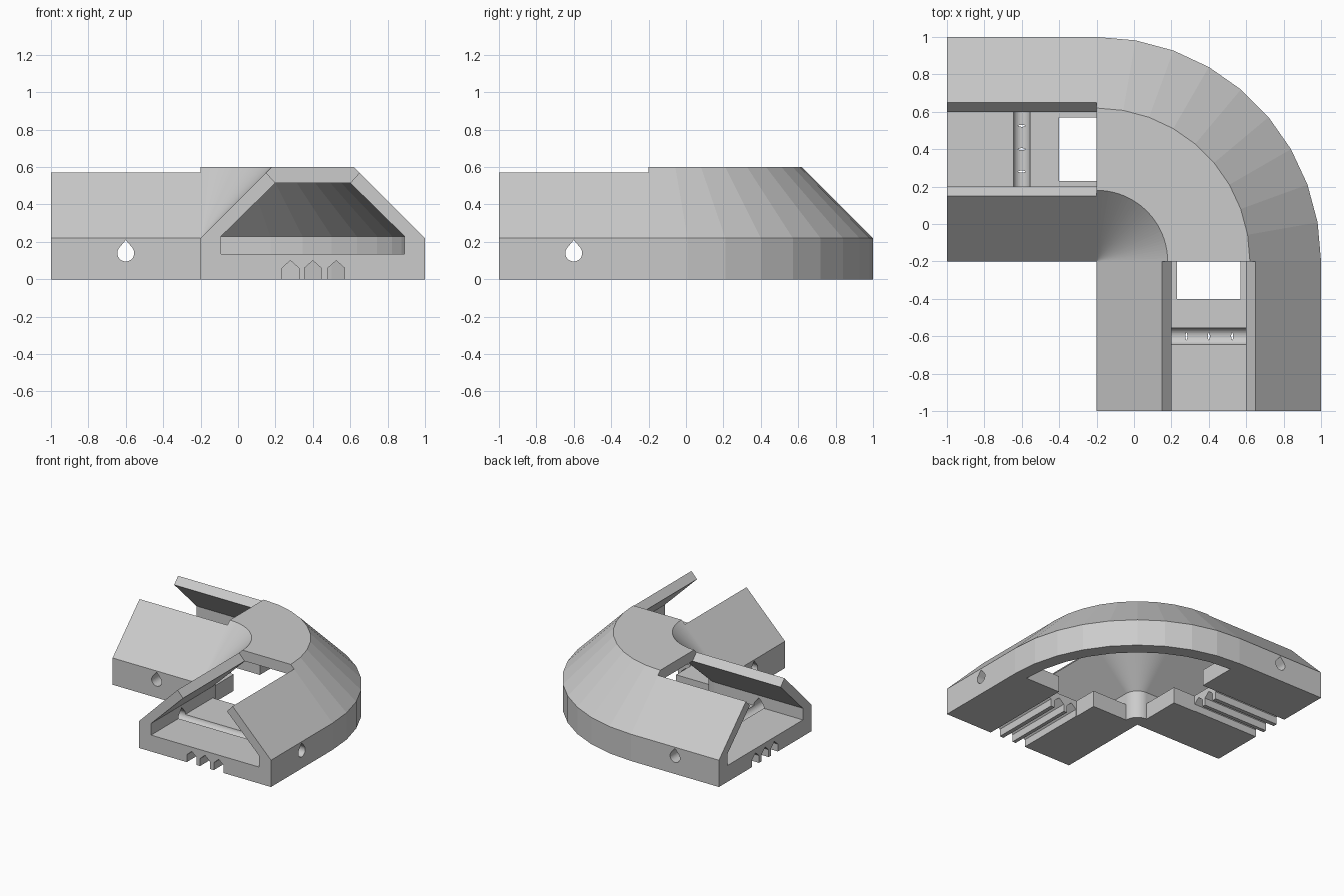
import bpy, bmesh
from math import cos, sin, radians, pi
from mathutils import Vector

cube = bpy.data.objects.get("Cube")
if cube:
    bpy.data.objects.remove(cube, do_unlink=True)

# Material
grey = bpy.data.materials.new("light_grey")
grey.use_nodes = True
colour = (0.6, 0.6, 0.6, 1)
grey.diffuse_color = colour
grey.node_tree.nodes["Principled BSDF"].inputs["Base Color"].default_value = colour

PIVOT = -0.2            # the bend turns about (PIVOT, PIVOT)


def loft(name, rings):
    """Solid from a row of matching closed sections, capped at both ends."""
    bm = bmesh.new()
    rows = [[bm.verts.new(p) for p in ring] for ring in rings]
    n = len(rows[0])
    for a, b in zip(rows, rows[1:]):
        for i in range(n):
            j = (i + 1) % n
            bm.faces.new((a[i], a[j], b[j], b[i]))
    bm.faces.new(rows[0])
    bm.faces.new(rows[-1])
    bmesh.ops.remove_doubles(bm, verts=bm.verts, dist=1e-5)
    bmesh.ops.recalc_face_normals(bm, faces=bm.faces)
    mesh = bpy.data.meshes.new(name)
    bm.to_mesh(mesh)
    bm.free()
    mesh.materials.append(grey)
    ob = bpy.data.objects.new(name, mesh)
    bpy.context.collection.objects.link(ob)
    return ob


def combine(ob, other, operation):
    mod = ob.modifiers.new(operation.lower(), 'BOOLEAN')
    mod.operation, mod.solver, mod.object = operation, 'EXACT', other
    bpy.context.view_layer.objects.active = ob
    bpy.ops.object.modifier_apply(modifier=mod.name)
    bpy.data.objects.remove(other, do_unlink=True)


# Curved bend: hollow trapezoid swept a quarter turn, open underneath
bend_section = [(0, 0), (0.11, 0), (0.11, 0.23), (0.4, 0.515), (0.8, 0.515),
                (1.09, 0.23), (1.09, 0), (1.2, 0), (1.2, 0.22),
                (0.82, 0.6), (0.38, 0.6), (0, 0.22)]


def bend_ring(deg):
    ring = []
    for r, z in bend_section:
        # outer wall has nine broad flats, inner cone stays round
        k = cos(radians(5)) / cos(radians(deg % 10 - 5)) if r > 0.5 else 1
        ring.append((PIVOT + r * k * cos(radians(deg)),
                     PIVOT + r * k * sin(radians(deg)), z))
    return ring


bend = loft("curved_bend", [bend_ring(i * 2.5) for i in range(37)])

# Straight arm section: open-topped channel with three grooves below
arm_section = [(-0.2, 0)]
for c in (0.28, 0.4, 0.525):
    arm_section += [(c - 0.045, 0), (c - 0.045, 0.06), (c, 0.1),
                    (c + 0.045, 0.06), (c + 0.045, 0)]
arm_section += [(1, 0), (1, 0.22), (0.65, 0.57), (0.6, 0.515), (0.89, 0.23),
                (0.89, 0.135), (-0.09, 0.135), (-0.09, 0.23),
                (0.2, 0.515), (0.15, 0.57), (-0.2, 0.22)]

# Teardrop section of the cross hole
teardrop = [(0, 0.07)] + [(0.045 * cos(a), 0.045 * sin(a))
                          for a in (radians(140 + i * 260 / 24) for i in range(25))]


def make_arm(name, swap):
    def place(x, y, z):
        return (y, x, z) if swap else (x, y, z)

    arm = loft(name, [[place(x, y, z) for x, z in arm_section]
                      for y in (-1, PIVOT)])
    # Cross hole through both walls and along the floor
    hole = loft("cross_hole_cutter", [[place(x, -0.6 + u, 0.14 + v) for u, v in teardrop]
                                      for x in (-0.5, 1.3)])
    combine(arm, hole, 'DIFFERENCE')
    # Rectangular notch in the floor next to the bend
    notch = loft("notch_cutter", [[place(x, y, z) for x, y in
                                   ((0.23, -0.4), (0.57, -0.4), (0.57, -0.1), (0.23, -0.1))]
                                  for z in (-0.1, 0.3)])
    combine(arm, notch, 'DIFFERENCE')
    return arm


# Two mirrored arms joined onto the bend
for arm_name, swapped in (("front_arm", False), ("side_arm", True)):
    combine(bend, make_arm(arm_name, swapped), 'UNION')
bend.name = "corner_channel"
